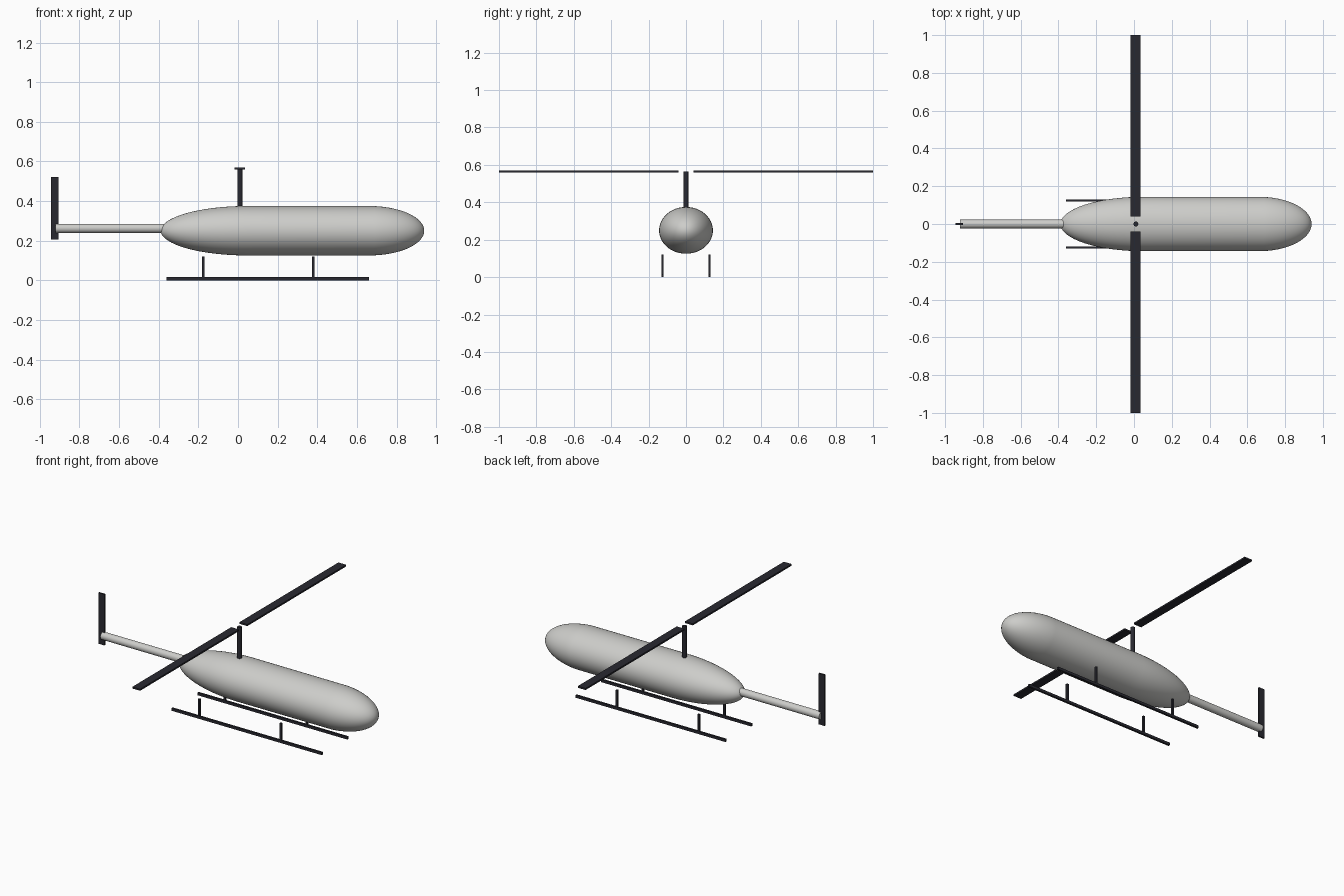
import bpy, bmesh, math
from mathutils import Matrix, Vector

if "Cube" in bpy.data.objects:
    bpy.data.objects.remove(bpy.data.objects["Cube"], do_unlink=True)


def material(name, rgb):
    m = bpy.data.materials.new(name)
    m.use_nodes = True
    m.diffuse_color = (*rgb, 1)
    m.node_tree.nodes["Principled BSDF"].inputs["Base Color"].default_value = (*rgb, 1)
    return m


grey = material("light grey", (0.61, 0.61, 0.59))
dark = material("dark charcoal", (0.022, 0.022, 0.03))


def finish(name, bm, mat, smooth=False):
    bmesh.ops.recalc_face_normals(bm, faces=bm.faces)
    me = bpy.data.meshes.new(name)
    bm.to_mesh(me)
    bm.free()
    me.materials.append(mat)
    ob = bpy.data.objects.new(name, me)
    bpy.context.collection.objects.link(ob)
    if smooth:
        bpy.ops.object.select_all(action="DESELECT")
        ob.select_set(True)
        bpy.context.view_layer.objects.active = ob
        bpy.ops.object.shade_smooth_by_angle(angle=math.radians(40))
    return ob


def box(name, lo, hi, mat):
    lo, hi = Vector(lo), Vector(hi)
    bm = bmesh.new()
    bmesh.ops.create_cube(bm, size=1, matrix=Matrix.Translation((lo + hi) / 2)
                          @ Matrix.Diagonal((*(hi - lo), 1)))
    return finish(name, bm, mat)


def rod(name, a, b, radius, mat):
    a, b = Vector(a), Vector(b)
    turn = (b - a).to_track_quat("Z", "Y").to_matrix().to_4x4()
    bm = bmesh.new()
    bmesh.ops.create_cone(bm, cap_ends=True, segments=24, radius1=radius, radius2=radius,
                          depth=(b - a).length, matrix=Matrix.Translation((a + b) / 2) @ turn)
    return finish(name, bm, mat, True)


# Fuselage: a sphere split at its middle, with a long tail half and a blunt nose half
tail_x, nose_x = 0.05, 0.66
tail_len, nose_len = 0.44, 0.28
bm = bmesh.new()
bmesh.ops.create_uvsphere(bm, u_segments=48, v_segments=32, radius=1,
                          matrix=Matrix.Rotation(math.pi / 2, 4, "Y"))
for v in bm.verts:
    x = v.co.x
    if x > 0.001:
        x = nose_x + x * nose_len
    else:
        x = tail_x + x * tail_len
    v.co = (x, v.co.y * 0.144, 0.25 + v.co.z * 0.125)
finish("fuselage", bm, grey, True)

# Tail boom and upright tail blade
rod("tail_boom", (-0.92, 0, 0.262), (-0.34, 0, 0.262), 0.023, grey)
box("tail_blade", (-0.945, -0.005, 0.207), (-0.905, 0.005, 0.52), dark)

# Rotor mast and main blades
rod("rotor_mast", (0.01, 0, 0.365), (0.01, 0, 0.565), 0.013, dark)
for side, name in ((1, "back"), (-1, "front")):
    ys = sorted((side * 0.04, side))
    box(name + "_rotor_blade", (-0.018, ys[0], 0.56), (0.035, ys[1], 0.57), dark)

# Landing skids with two struts each
for side, name in ((1, "left"), (-1, "right")):
    y = side * 0.125
    box(name + "_skid", (-0.36, y - 0.006, 0), (0.66, y + 0.006, 0.016), dark)
    for x, place in ((-0.175, "rear"), (0.38, "fore")):
        box(f"{name}_{place}_strut", (x - 0.006, y - 0.006, 0.01),
            (x + 0.006, y + 0.006, 0.12), dark)
